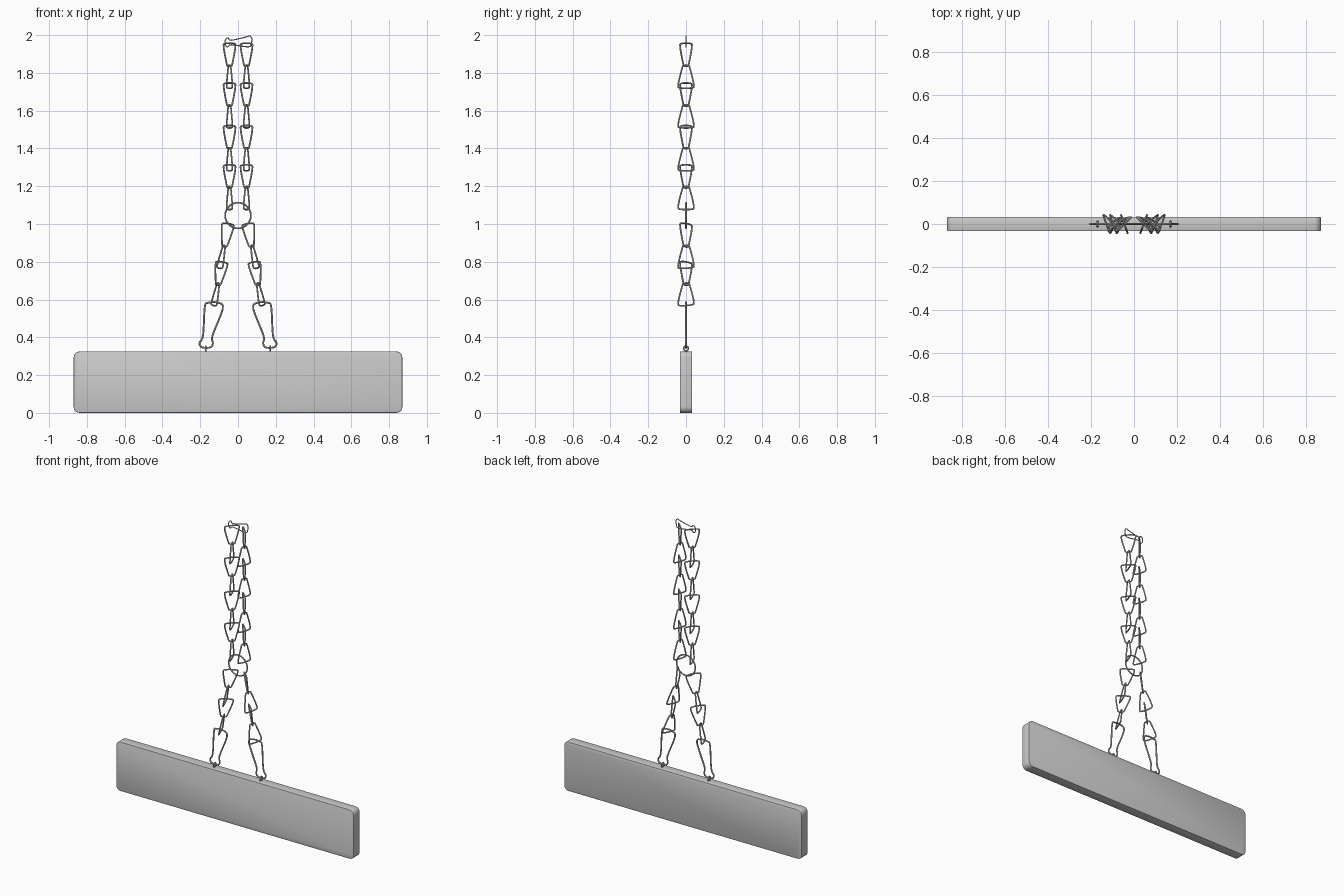
import bpy, bmesh, math
from mathutils import Vector, Matrix

if "Cube" in bpy.data.objects:
    bpy.data.objects.remove(bpy.data.objects["Cube"])


def smooth_loop(pts, n=4):
    """Closed Catmull-Rom loop through the points."""
    out, c = [], len(pts)
    for i in range(c):
        p0, p1, p2, p3 = (pts[(i + k) % c] for k in (-1, 0, 1, 2))
        for j in range(n):
            t = j / n
            out.append(0.5 * (2 * p1 + (p2 - p0) * t + (2 * p0 - 5 * p1 + 4 * p2 - p3) * t * t
                              + (3 * p1 - p0 - 3 * p2 + p3) * t ** 3))
    return out


def circle(center, r, u, n=32):
    return [center + r * (math.cos(a) * u + math.sin(a) * Vector((0, 0, 1)))
            for a in (2 * math.pi * i / n for i in range(n))]


def wire(name, loops, radius):
    """Mesh object made of round wire following closed loops."""
    cu = bpy.data.curves.new(name, 'CURVE')
    cu.dimensions = '3D'
    cu.bevel_depth = radius
    cu.bevel_resolution = 2
    for loop in loops:
        sp = cu.splines.new('POLY')
        sp.points.add(len(loop) - 1)
        for p, co in zip(sp.points, loop):
            p.co = (*co, 1)
        sp.use_cyclic_u = True
    ob = bpy.data.objects.new(name, cu)
    bpy.context.collection.objects.link(ob)
    bpy.ops.object.select_all(action='DESELECT')
    ob.select_set(True)
    bpy.context.view_layer.objects.active = ob
    bpy.ops.object.convert(target='MESH')
    bpy.ops.object.shade_smooth_by_angle()


def chain_link(top, bottom, deg, wide_top):
    """Tapered link between two points, turned about its own axis."""
    top, bottom = Vector((top[0], 0, top[1])), Vector((bottom[0], 0, bottom[1]))
    mid, axis = (top + bottom) / 2, top - bottom
    h = axis.length / 2
    axis.normalize()
    side = Vector((0, 1, 0)).cross(axis)
    side = Matrix.Rotation(math.radians(deg), 3, axis) @ side
    if wide_top:
        axis = -axis
    half = [(0.013, 0.96), (0.022, 0.72), (0.044, -0.68), (0.032, -0.96)]
    prof = half + [(-u, v) for u, v in reversed(half)]
    return smooth_loop([mid + side * u + axis * v * h for u, v in prof])


def flat_loop(pts, s=1):
    return smooth_loop([Vector((s * x, 0, z)) for x, z in pts])


# Sign board with rounded corners and a fine rim bevel
W, H, T, R = 0.87, 0.325, 0.033, 0.032
bm = bmesh.new()
outline = []
for cx, cz, a0 in ((W - R, H - R, 0), (R - W, H - R, 90), (R - W, R, 180), (W - R, R, 270)):
    for i in range(6):
        a = math.radians(a0 + 18 * i)
        outline.append(bm.verts.new((cx + R * math.cos(a), -T, cz + R * math.sin(a))))
face = bm.faces.new(outline)
ext = bmesh.ops.extrude_face_region(bm, geom=[face])
bmesh.ops.translate(bm, vec=(0, 2 * T, 0),
                    verts=[g for g in ext['geom'] if isinstance(g, bmesh.types.BMVert)])
rim = [e for e in bm.edges if abs(e.verts[0].co.y - e.verts[1].co.y) < 1e-6]
bmesh.ops.bevel(bm, geom=rim, offset=0.004, segments=2, profile=0.5, affect='EDGES')
bmesh.ops.recalc_face_normals(bm, faces=bm.faces)
me = bpy.data.meshes.new("sign_board")
bm.to_mesh(me)
bm.free()
board = bpy.data.objects.new("sign_board", me)
bpy.context.collection.objects.link(board)
bpy.context.view_layer.objects.active = board
board.select_set(True)
bpy.ops.object.shade_smooth_by_angle()

# Connecting ring
wire("centre_ring", [circle(Vector((0, 0, 1.045)), 0.068, Vector((1, 0, 0)))], 0.0045)

wide_z = (1.958, 1.747, 1.522, 1.314)
narrow_z = (1.842, 1.632, 1.405, 1.2)
lower = [((-0.052, 1.003), (-0.072, 0.878), True), ((-0.073, 0.888), (-0.098, 0.765), False),
         ((-0.085, 0.80), (-0.106, 0.675), True), ((-0.104, 0.688), (-0.129, 0.568), False)]
hook = [(-0.176, 0.56), (-0.158, 0.583), (-0.102, 0.583), (-0.081, 0.55), (-0.135, 0.41),
        (-0.133, 0.37), (-0.146, 0.347), (-0.19, 0.347), (-0.204, 0.37), (-0.185, 0.41)]

for side, s in (("left", 1), ("right", -1)):
    # Upright chain
    links = []
    for a, b in zip(wide_z, narrow_z):
        links.append(chain_link((-0.045 * s, a), (-0.045 * s, a - 0.124), 45 * s, True))
        links.append(chain_link((-0.045 * s, b), (-0.045 * s, b - 0.124), -70 * s, False))
    wire("upper_chain_" + side, links, 0.0045)

    # Slanted chain
    wire("lower_chain_" + side,
         [chain_link((s * t[0], t[1]), (s * b[0], b[1]), (45 if w else -70) * s, w)
          for t, b, w in lower], 0.0045)

    # Snap hook and screw eye
    wire("snap_hook_" + side, [flat_loop(hook, s)], 0.005)
    wire("screw_eye_" + side,
         [circle(Vector((-0.17 * s, 0, 0.341)), 0.013, Vector((0, 1, 0)), 20)], 0.004)

# Clip joining the chain tops
clip = [(-0.066, 1.976), (-0.052, 1.985), (-0.036, 1.973), (0.042, 1.99), (0.06, 1.996),
        (0.073, 1.983), (0.070, 1.955), (0.054, 1.938), (-0.036, 1.949), (-0.056, 1.937), (-0.069, 1.952)]
wire("top_clip", [flat_loop(clip)], 0.003)
